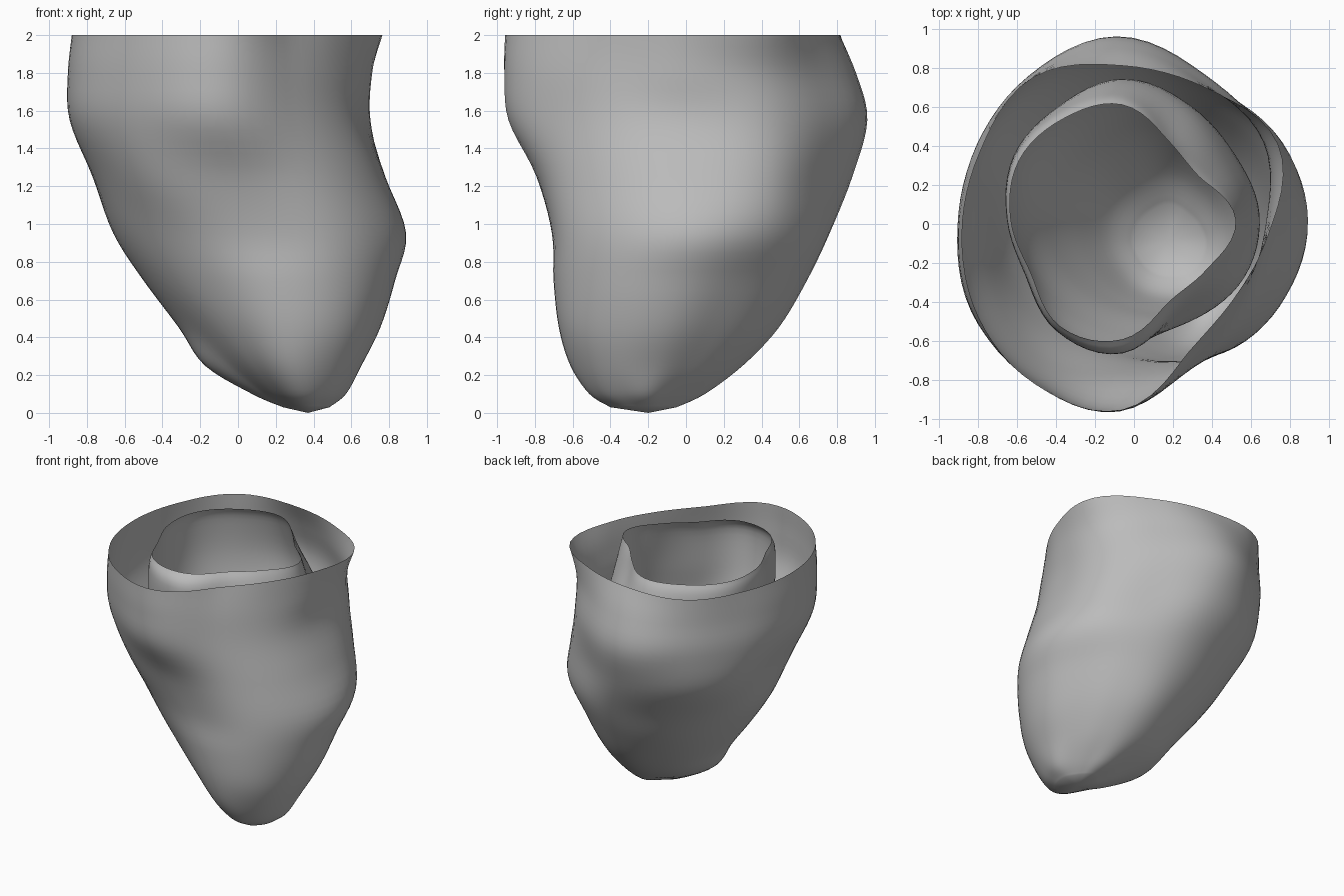
import bpy
import bmesh
from math import cos, sin, tau
from mathutils import Vector

AROUND = 72
STEPS = 5

cube = bpy.data.objects.get("Cube")
if cube:
    bpy.data.objects.remove(cube, do_unlink=True)

grey = bpy.data.materials.new("tissue grey")
grey.use_nodes = True
colour = (0.5, 0.5, 0.5, 1)
grey.diffuse_color = colour
grey.node_tree.nodes["Principled BSDF"].inputs["Base Color"].default_value = colour


def spline(a, b, c, d, t):
    """Catmull-Rom blend between b and c."""
    return b + 0.5 * t * (c - a + t * (2 * a - 5 * b + 4 * c - d + t * (3 * (b - c) + d - a)))


def smooth_rows(rows):
    """Insert blended levels between the given cross-sections."""
    result = []
    last = len(rows) - 1
    for i in range(last):
        quad = [rows[max(0, min(last, i + k))] for k in (-1, 0, 1, 2)]
        for s in range(STEPS):
            result.append([spline(*vals, s / STEPS) for vals in zip(*quad)])
    return result + [rows[-1]]


def ring_points(row):
    """Closed outline from a centre and evenly spaced radii."""
    z, cx, cy, *radii = row
    count = len(radii)
    for j in range(AROUND):
        i, t = divmod(j * count / AROUND, 1)
        r = spline(*[radii[(int(i) + k) % count] for k in (-1, 0, 1, 2)], t)
        angle = tau * j / AROUND
        yield Vector((cx + r * cos(angle), cy + r * sin(angle), z))


def make_sac(name, rows, tip):
    """Open-topped sac lofted through the rows and closed at its tip."""
    bm = bmesh.new()
    rings = [[bm.verts.new(p) for p in ring_points(row)] for row in smooth_rows(rows)]
    for upper, lower in zip(rings, rings[1:]):
        for j in range(AROUND):
            k = (j + 1) % AROUND
            bm.faces.new((upper[j], lower[j], lower[k], upper[k]))
    end = bm.verts.new(tip)
    for j in range(AROUND):
        bm.faces.new((rings[-1][j], end, rings[-1][(j + 1) % AROUND]))
    for face in bm.faces:
        face.smooth = True
    mesh = bpy.data.meshes.new(name)
    bm.to_mesh(mesh)
    bm.free()
    mesh.materials.append(grey)
    obj = bpy.data.objects.new(name, mesh)
    bpy.context.collection.objects.link(obj)
    return obj


# Each row: height, centre x, centre y, then radii anticlockwise from +x
outer_rows = [
    (2, -.06, -.05, .75, .92, .86, .86, .92, .84, .82, .85, .89, .90, .69, .66),
    (1.8, -.08, -.03, .76, .87, .87, .93, .90, .83, .82, .86, .89, .93, .76, .71),
    (1.55, -.09, 0, .77, .87, .89, .96, .88, .82, .80, .85, .88, .94, .82, .77),
    (1.25, 0, .05, .78, .81, .77, .83, .83, .82, .77, .82, .87, .84, .83, .80),
    (.95, .12, .02, .77, .75, .72, .74, .74, .76, .78, .78, .76, .73, .76, .76),
    (.7, .18, -.04, .65, .62, .64, .68, .68, .68, .68, .66, .64, .66, .68, .67),
    (.45, .23, -.1, .52, .49, .53, .59, .57, .56, .54, .50, .51, .57, .58, .55),
    (.25, .27, -.16, .38, .36, .40, .46, .45, .45, .44, .35, .37, .45, .44, .41),
    (.1, .32, -.2, .25, .22, .24, .30, .26, .26, .24, .20, .23, .31, .29, .26),
]
outer_foot = [(.03, .36, -.2, .12, .11, .12, .15, .13, .13, .12, .11, .14, .20, .17, .14)]
inner_rows = [
    (2, -.06, .02, .58, .45, .47, .59, .60, .61, .57, .54, .63, .61, .48, .50),
    (1.9, -.06, .02, .60, .50, .51, .64, .64, .64, .59, .57, .66, .68, .53, .54),
    (1.6, -.06, .04, .65, .60, .64, .70, .65, .63, .58, .57, .66, .68, .59, .63),
    (1.3, 0, .05, .64, .60, .62, .66, .62, .60, .58, .58, .60, .62, .62, .65),
    (1, .1, .03, .53, .50, .51, .53, .52, .53, .55, .53, .52, .52, .54, .53),
    (.75, .15, -.02, .44, .42, .43, .46, .45, .46, .46, .43, .42, .42, .44, .46),
    (.5, .18, -.07, .30, .29, .30, .33, .32, .33, .32, .30, .30, .30, .32, .32),
    (.38, .18, -.09, .18, .17, .17, .19, .18, .18, .18, .17, .17, .17, .18, .18),
]

make_sac("outer_wall", outer_rows + outer_foot, (.37, -.2, 0))
make_sac("inner_chamber", inner_rows, (.17, -.09, .32))
